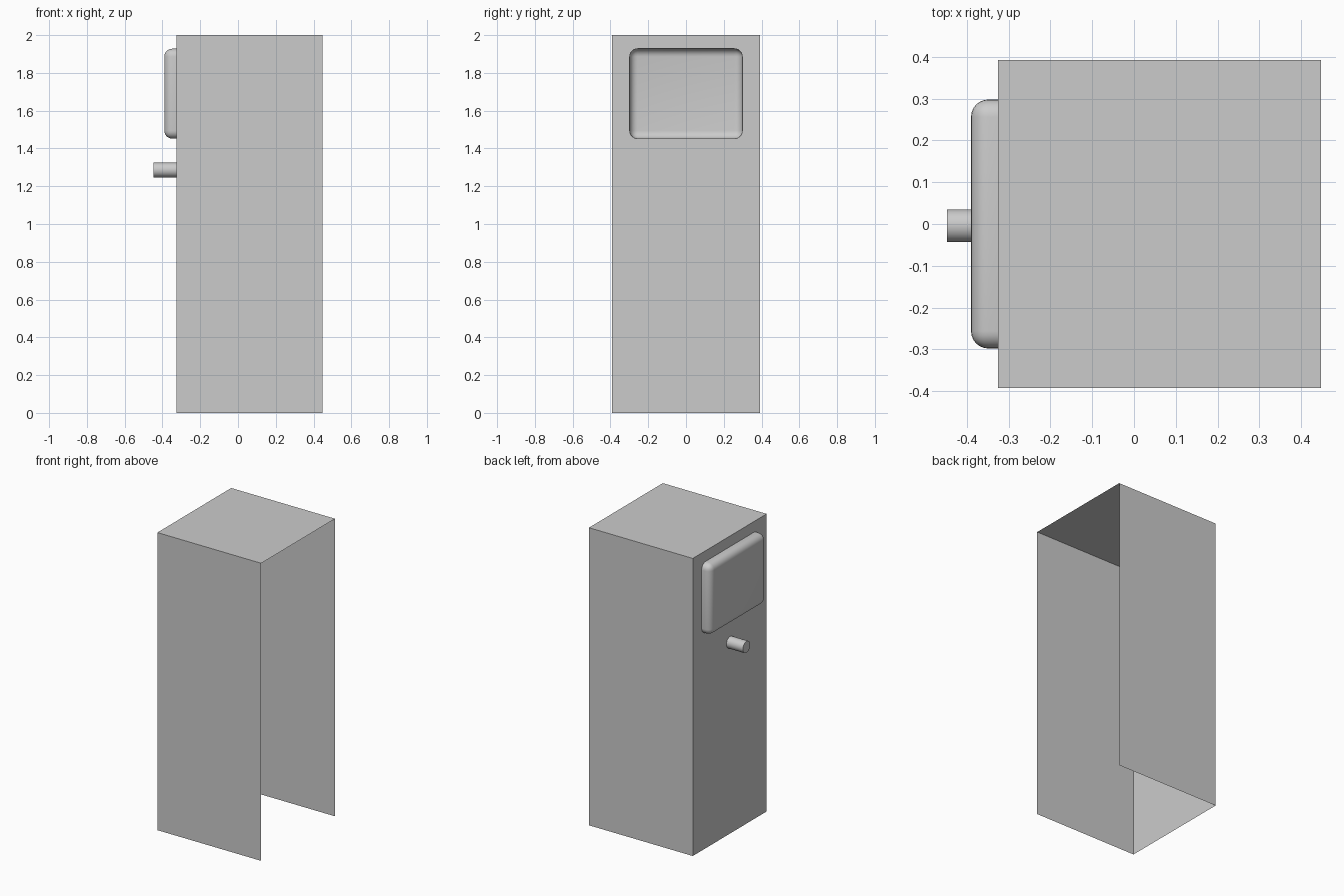
import bpy, bmesh, math
from mathutils import Matrix, Vector

if "Cube" in bpy.data.objects:
    bpy.data.objects.remove(bpy.data.objects["Cube"])

X0, X1, W, H = -0.325, 0.447, 0.392, 2.0     # panel x, open side x, half width, height


def finish(name, bm):
    me = bpy.data.meshes.new(name)
    bm.to_mesh(me)
    bm.free()
    ob = bpy.data.objects.new(name, me)
    bpy.context.collection.objects.link(ob)
    bpy.ops.object.select_all(action='DESELECT')
    ob.select_set(True)
    bpy.context.view_layer.objects.active = ob
    bpy.ops.object.shade_smooth_by_angle(angle=math.radians(35))
    return ob


# Screen panel: hollow rounded bulge pushed out of the panel
bm = bmesh.new()
depth = 0.065
mat = Matrix.Translation((X0 - depth / 2, 0.0, 1.69)) @ Matrix.Diagonal((depth, 0.596, 0.476, 1))
bmesh.ops.create_cube(bm, size=1, matrix=mat)
edges = [e for e in bm.edges if min(v.co.x for v in e.verts) < X0 - 0.01]
bmesh.ops.bevel(bm, geom=edges, offset=0.042, offset_type='OFFSET',
                segments=6, profile=0.5, affect='EDGES')
bm.normal_update()
back = [f for f in bm.faces if all(abs(v.co.x - X0) < 1e-4 for v in f.verts)]
bmesh.ops.delete(bm, geom=back, context='FACES')

# Flat sheet around the bulge opening
rim = [e for e in bm.edges if e.is_boundary]
c = [bm.verts.new((X0, y, z)) for y, z in ((-W, 0), (W, 0), (W, H), (-W, H))]
outer = [bm.edges.new((c[i], c[(i + 1) % 4])) for i in range(4)]
bmesh.ops.triangle_fill(bm, edges=rim + outer, use_beauty=True, normal=Vector((-1, 0, 0)))

# Cabinet sides and top, open at the rear and underneath
r = [bm.verts.new((X1, v.co.y, v.co.z)) for v in c]
bm.faces.new((c[0], r[0], r[3], c[3]))
bm.faces.new((r[1], c[1], c[2], r[2]))
bm.faces.new((c[3], r[3], r[2], c[2]))
bmesh.ops.recalc_face_normals(bm, faces=bm.faces[:])
finish("cabinet_shell", bm)

# Knob under the screen
bm = bmesh.new()
length = 0.122
mat = Matrix.Translation((X0 - length / 2, -0.004, 1.286)) @ Matrix.Rotation(math.pi / 2, 4, 'Y')
bmesh.ops.create_cone(bm, cap_ends=True, segments=32, radius1=0.039, radius2=0.039,
                      depth=length, matrix=mat)
finish("knob", bm)
